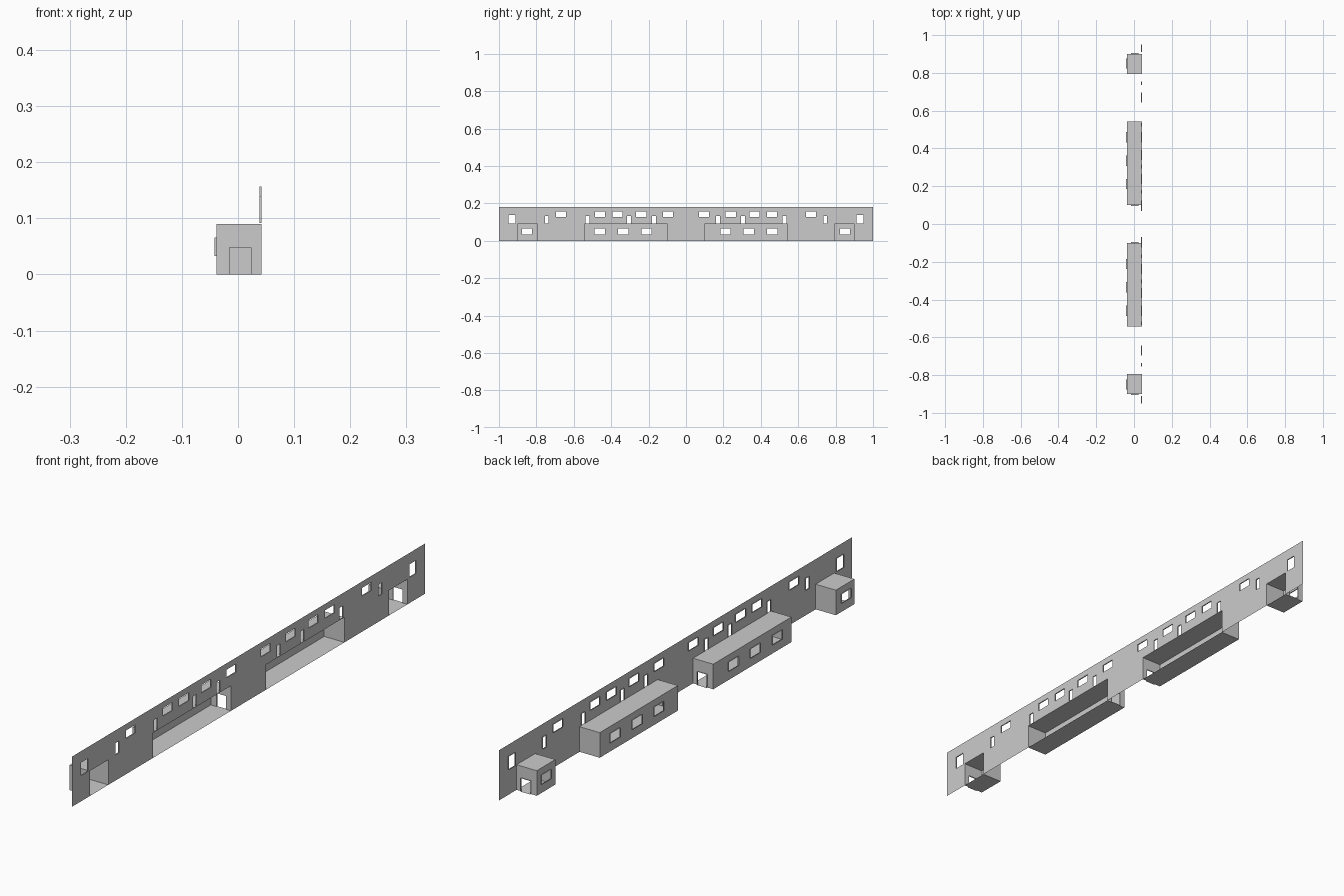
import bpy, bmesh
from mathutils import Vector

if "Cube" in bpy.data.objects:
    bpy.data.objects.remove(bpy.data.objects["Cube"])

WALL_X, BACK_X = 0.042, -0.038   # open facade plane, rear face of the annexes
H, BOX_H, LIP = 0.18, 0.09, 0.004
X, Y, Z = Vector((1, 0, 0)), Vector((0, 1, 0)), Vector((0, 0, 1))


def panel(bm, origin, u, v, out, size, holes=(), cuts=()):
    """Thin sheet (u0, u1, v0, v1) with framed holes and plain cut-outs."""
    def face(pts, normal=None):
        f = bm.faces.new([bm.verts.new(p) for p in pts])
        f.normal_update()
        if normal and f.normal.dot(normal) < 0:
            f.normal_flip()

    def at(a, b, d=0):
        return origin + u * a + v * b + out * d

    gaps = list(holes) + list(cuts)
    us = sorted({size[0], size[1], *[g[i] for g in gaps for i in (0, 1)]})
    vs = sorted({size[2], size[3], *[g[i] for g in gaps for i in (2, 3)]})
    for a, b in zip(us, us[1:]):
        for c, d in zip(vs, vs[1:]):
            m, n = (a + b) / 2, (c + d) / 2
            if not any(g[0] < m < g[1] and g[2] < n < g[3] for g in gaps):
                face([at(a, c), at(b, c), at(b, d), at(a, d)], out)
    # projecting window or door surrounds
    for a, b, c, d in holes:
        ring = [(a, c), (b, c), (b, d), (a, d)]
        mid = at((a + b) / 2, (c + d) / 2)
        for p, q in zip(ring, ring[1:] + ring[:1]):
            side = (at(*p) + at(*q)) / 2 - mid
            face([at(*p), at(*q), at(*q, LIP), at(*p, LIP)], side)


def finish(bm, name):
    bmesh.ops.remove_doubles(bm, verts=bm.verts, dist=1e-5)
    me = bpy.data.meshes.new(name)
    bm.to_mesh(me)
    bm.free()
    ob = bpy.data.objects.new(name, me)
    bpy.context.collection.objects.link(ob)
    mod = ob.modifiers.new("mirror", 'MIRROR')
    mod.use_axis = (False, True, False)


def annex(name, y0, y1, windows, door_y):
    bm = bmesh.new()
    w = (BACK_X, WALL_X)
    # rear face with windows
    panel(bm, X * BACK_X, Y, Z, -X, (y0, y1, 0, BOX_H),
          [(a, b, 0.033, 0.066) for a, b in windows])
    # end faces, one with a doorway
    for y, out in ((y0, -Y), (y1, Y)):
        door = [(-0.015, 0.023, 0, 0.048)] if y == door_y else []
        panel(bm, Y * y, X, Z, out, (*w, 0, BOX_H), door)
    # floor and roof
    panel(bm, Vector(), X, Y, -Z, (*w, y0, y1))
    panel(bm, Z * BOX_H, X, Y, Z, (*w, y0, y1))
    finish(bm, name)


# long facade wall, open where the annexes join
wide = [(a, a + 0.054, 0.128, 0.157) for a in (0.07, 0.212, 0.339, 0.432, 0.642)]
slim = [(a, a + 0.02, 0.092, 0.134) for a in (0.161, 0.295, 0.516, 0.735)]
tall = [(0.911, 0.949, 0.092, 0.139)]
bm = bmesh.new()
panel(bm, X * WALL_X, Y, Z, -X, (0, 1, 0, H), wide + slim + tall,
      [(0.10, 0.543, 0, BOX_H), (0.795, 0.9, 0, BOX_H)])
finish(bm, "facade_wall")

# rear annexes
annex("long_annex", 0.10, 0.543,
      [(0.184, 0.239), (0.307, 0.363), (0.432, 0.488)], 0.10)
annex("small_annex", 0.795, 0.9, [(0.823, 0.877)], 0.9)
